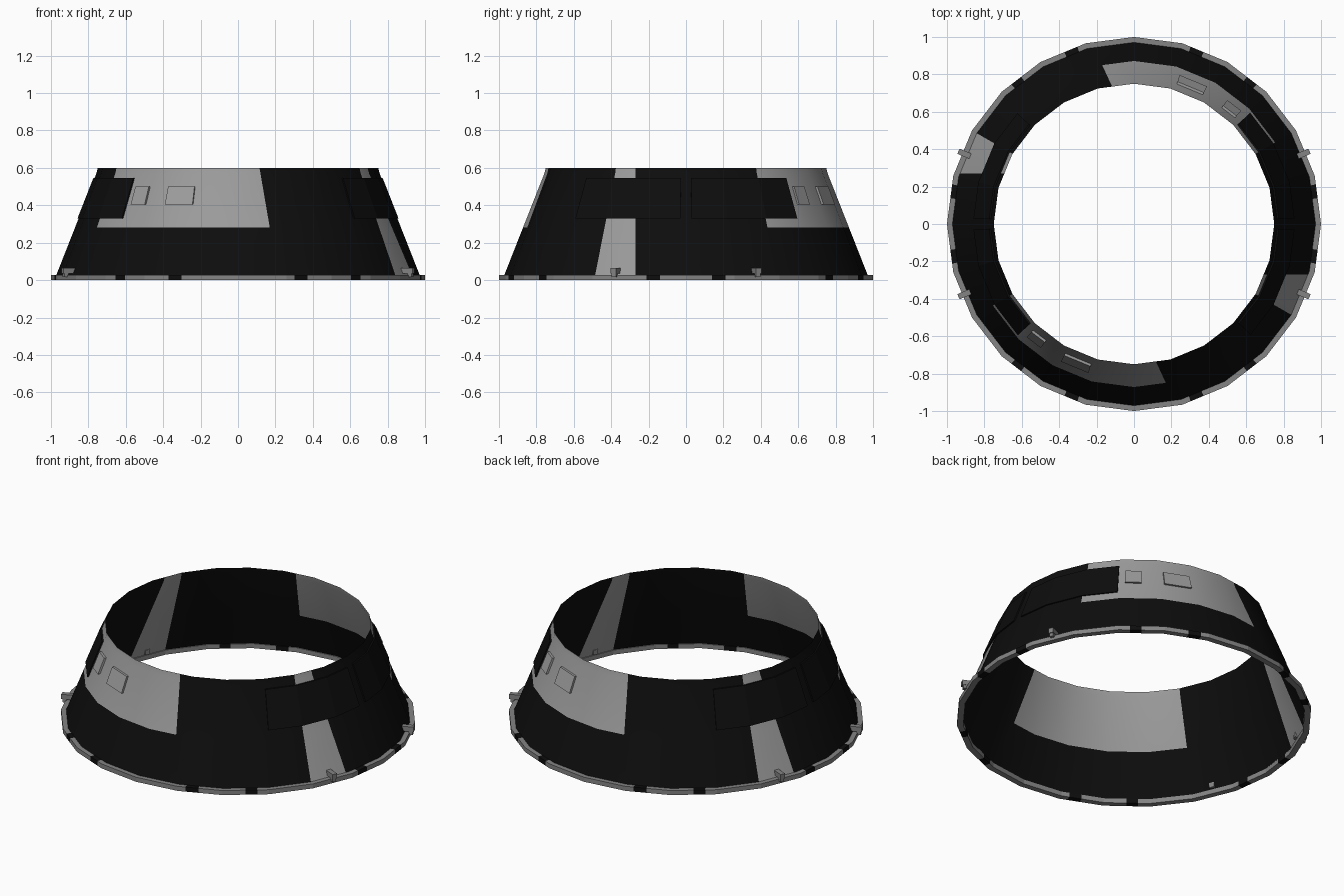
import bpy, bmesh, math
from mathutils import Vector, Matrix

if "Cube" in bpy.data.objects:
    bpy.data.objects.remove(bpy.data.objects["Cube"])

SIDES = 24
STEP = 360 / SIDES


def material(name, v):
    m = bpy.data.materials.new(name)
    m.diffuse_color = (v, v, v, 1)
    m.use_nodes = True
    m.node_tree.nodes["Principled BSDF"].inputs["Base Color"].default_value = m.diffuse_color
    return m


BLACK = material("black", 0.004)
GREY = material("panel grey", 0.33)
RIM = material("rim grey", 0.23)


def cone_r(z):
    return 0.982 - 0.394 * z


def point(a, r, z):
    # point on a 24-sided ring at angle a (degrees), r measured at the corners
    half = math.radians(STEP / 2)
    d = r * math.cos(half) / math.cos(math.radians(a % STEP) - half)
    t = math.radians(a)
    return Vector((d * math.cos(t), d * math.sin(t), z))


def finish(bm, name, mats, smooth=False):
    bmesh.ops.recalc_face_normals(bm, faces=bm.faces)
    me = bpy.data.meshes.new(name)
    bm.to_mesh(me)
    bm.free()
    for m in mats:
        me.materials.append(m)
    ob = bpy.data.objects.new(name, me)
    bpy.context.collection.objects.link(ob)
    if smooth:
        bpy.ops.object.select_all(action='DESELECT')
        ob.select_set(True)
        bpy.context.view_layer.objects.active = ob
        bpy.ops.object.shade_smooth_by_angle(angle=math.radians(30))
    return ob


def sweep(angles, section, ring, closed_section):
    # sweep an (r, z) section around the ring
    bm = bmesh.new()
    rows = [[bm.verts.new(point(a, r, z)) for r, z in section] for a in angles]
    n, k = len(rows), len(section)
    for i in range(n if ring else n - 1):
        p, q = rows[i], rows[(i + 1) % n]
        for j in range(k if closed_section else k - 1):
            l = (j + 1) % k
            bm.faces.new((p[j], q[j], q[l], p[l]))
    if not ring:
        bm.faces.new(rows[0])
        bm.faces.new(rows[-1])
    return bm


# conical shell, cut along the edges of the painted areas
corners = [i * STEP for i in range(SIDES)]
bm = sweep(corners, [(cone_r(0), 0), (cone_r(0.57), 0.57), (0.75, 0.6)], True, False)


def cut(co, no, test):
    faces = [f for f in bm.faces if test(f.calc_center_median())]
    geom = faces + list({e for f in faces for e in f.edges}) + list({v for f in faces for v in f.verts})
    bmesh.ops.bisect_plane(bm, geom=geom, plane_co=co, plane_no=no, dist=1e-5)


cut((0, 0, 0.28), (0, 0, 1), lambda c: True)
for s in (1, -1):
    cut((s * 0.17, 0, 0.28), (s * 0.32, 0, 0.055), lambda c: s * c.y < -0.5 and c.z > 0.28)
    cut((0, -s * 0.27, 0), (0, 1, 0), lambda c: s * c.x > 0.5 and s * c.y < 0)


def is_grey(c):
    for s in (1, -1):
        x, y = s * c.x, s * c.y
        if y < 0:
            a = math.degrees(math.atan2(x, -y))    # angle from the front
            if c.z > 0.28 and a > -60 and 0.32 * (x - 0.17) + 0.055 * (c.z - 0.28) < 0:
                return True
            if y < -0.27 and 60 < a < 90:
                return True
    return False


for f in bm.faces:
    f.material_index = int(is_grey(f.calc_center_median()))
finish(bm, "shell", [BLACK, GREY], True)

# base rim with black breaks mirrored into each quadrant
gaps = []
for a0, a1 in ((8, 12.3), (48.7, 52.5), (68, 72.3)):
    for b in (0, 180):
        gaps += [(b + a0, b + a1), (b + 180 - a1, b + 180 - a0)]
angles = sorted(set(corners + [a for g in gaps for a in g]))
bm = sweep(angles, [(0.965, 0), (1.0, 0), (1.0, 0.028), (0.965, 0.028)], True, True)
for f in bm.faces:
    c = f.calc_center_median()
    a = math.degrees(math.atan2(c.y, c.x)) % 360
    f.material_index = int(any(g0 < a < g1 for g0, g1 in gaps))
finish(bm, "base_rim", [RIM, BLACK])


# raised plates that follow the shell
def plate(name, a0, a1, z0, z1, t, mat):
    for b in (0, 180):
        inner = [c + k for c in corners for k in (0, 360) if a0 + b < c + k < a1 + b]
        sec = [(cone_r(z0) + 0.001, z0), (cone_r(z0) + t, z0),
               (cone_r(z1) + t, z1), (cone_r(z1) + 0.001, z1)]
        finish(sweep([a0 + b] + sorted(inner) + [a1 + b], sec, False, True), name, [mat])


plate("large_plate", 182, 223.8, 0.33, 0.545, 0.01, BLACK)
plate("large_plate_opposite", 316.5, 358, 0.33, 0.545, 0.01, BLACK)
plate("wide_hatch", 242, 253, 0.405, 0.5, 0.014, GREY)
plate("narrow_hatch", 226.5, 233, 0.405, 0.5, 0.014, GREY)


# four hooked clamps on the rim
def add_box(bm, r0, r1, w, z0, z1, a):
    m = (Matrix.Rotation(math.radians(a), 4, 'Z')
         @ Matrix.Translation(((r0 + r1) / 2, 0, (z0 + z1) / 2))
         @ Matrix.Diagonal((r1 - r0, w, z1 - z0, 1)))
    bmesh.ops.create_cube(bm, size=1, matrix=m)


for a in (22.5, 157.5, 202.5, 337.5):
    bm = bmesh.new()
    add_box(bm, 0.945, 1.016, 0.03, 0.036, 0.066, a)
    add_box(bm, 0.985, 1.01, 0.024, 0.016, 0.036, a)
    finish(bm, "rim_clamp", [RIM])
